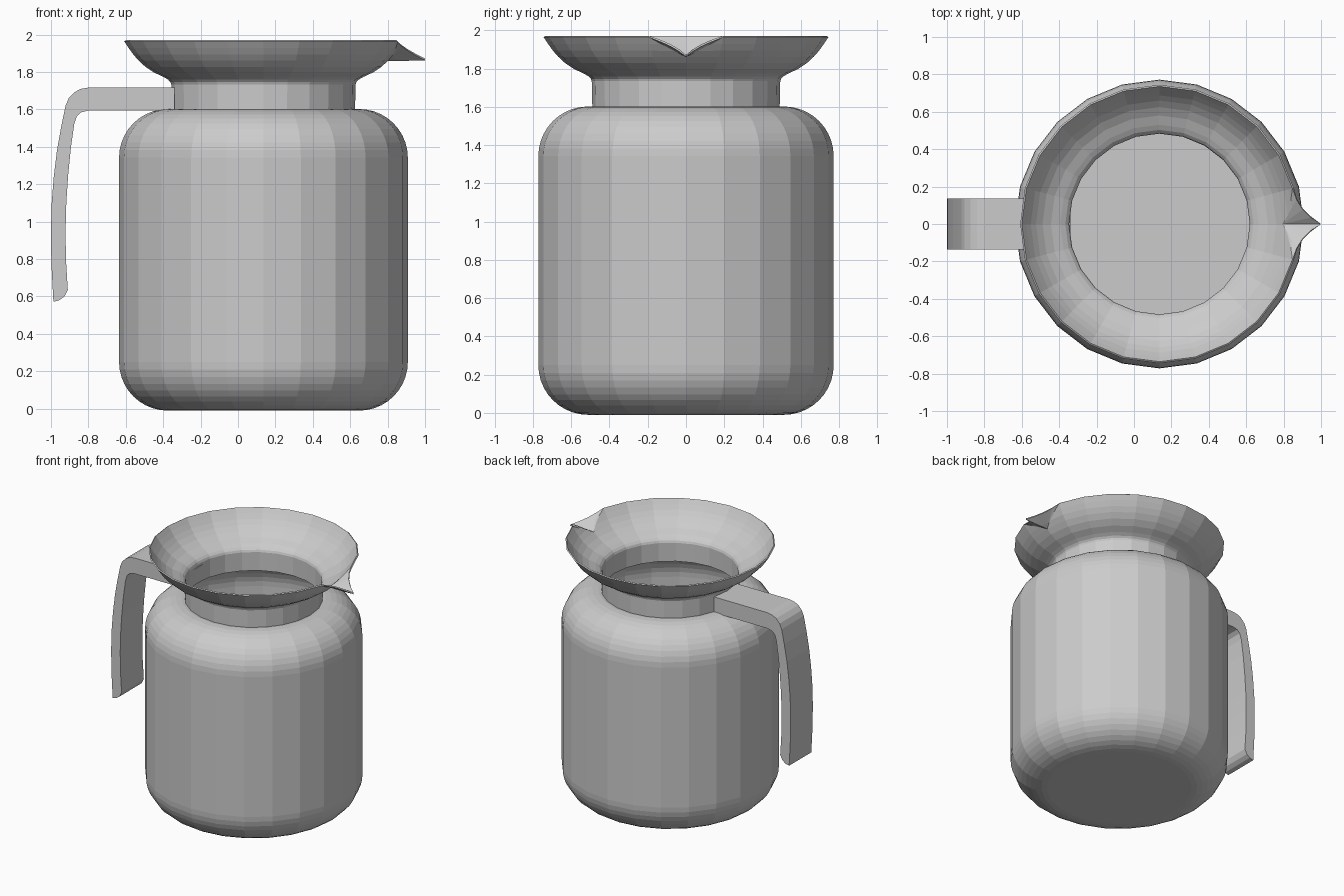
import bpy, bmesh, math
from mathutils import Vector

if "Cube" in bpy.data.objects:
    bpy.data.objects.remove(bpy.data.objects["Cube"])

CX = 0.136                      # axis of the jug
SIDES = 24

grey = bpy.data.materials.new("light grey")
grey.diffuse_color = (0.6, 0.6, 0.6, 1)
grey.use_nodes = True
grey.node_tree.nodes["Principled BSDF"].inputs["Base Color"].default_value = grey.diffuse_color


def make_object(name, bm):
    bmesh.ops.recalc_face_normals(bm, faces=bm.faces)
    mesh = bpy.data.meshes.new(name)
    bm.to_mesh(mesh)
    bm.free()
    mesh.materials.append(grey)
    ob = bpy.data.objects.new(name, mesh)
    bpy.context.collection.objects.link(ob)
    return ob


def corner(cr, cz, r, start, steps=10):
    """Quarter circle of the profile, running upwards."""
    return [(cr + r * math.cos(math.radians(start + 90 * i / steps)),
             cz + r * math.sin(math.radians(start + 90 * i / steps)))
            for i in range(steps + 1)]


# Jug profile: rounded body, straight neck, flared rim
profile = corner(0.512, 0.25, 0.25, -90) + corner(0.512, 1.342, 0.25, 0)
profile += [(0.483, 1.592), (0.483, 1.736), (0.489, 1.752), (0.503, 1.767),
            (0.53, 1.783), (0.58, 1.806), (0.625, 1.836), (0.66, 1.868)]
base_row = len(profile) - 1     # the pouring lip starts here
profile += [(0.688, 1.9), (0.713, 1.935), (0.736, 1.97)]
rows = len(profile)

step = 2 * math.pi / SIDES
start = Vector((CX + 0.66, 0, 1.868))
tip = Vector((1.0, 0, 1.872))


def ring_point(row, angle):
    r, z = profile[row]
    return Vector((CX + r * math.cos(angle), r * math.sin(angle), z))


def lip_point(row, f, side):
    """Lip column: f = 0 on the bowl's cut edge, f = 1 on the middle crease."""
    t = max(0, row - base_row) / (rows - 1 - base_row)
    if t == 0:
        return ring_point(row, 0)
    if f == 0:
        return ring_point(row, side * step * t)
    shoulder = ring_point(rows - 1, side * step)
    pull = Vector((0.88, side * 0.06, 1.93))
    edge = shoulder * (1 - f) ** 2 + pull * 2 * f * (1 - f) + tip * f * f
    return start.lerp(edge, t)


# Columns of the jug: plain ones all round, lip ones in front of the spout
columns = [[ring_point(i, k * step) for i in range(rows)] for k in range(1, SIDES)]
for f, side in [(0, -1), (0.25, -1), (0.5, -1), (0.75, -1), (1, 1),
                (0.75, 1), (0.5, 1), (0.25, 1), (0, 1)]:
    columns.append([lip_point(i, f, side) for i in range(rows)])

bm = bmesh.new()
grid = [[bm.verts.new(p) for p in col] for col in columns]
for k, a in enumerate(grid):
    b = grid[(k + 1) % len(grid)]
    for i in range(rows - 1):
        bm.faces.new((a[i], b[i], b[i + 1], a[i + 1]))
bmesh.ops.remove_doubles(bm, verts=bm.verts, dist=0.0005)
bottom = [e for e in bm.edges if e.is_boundary and all(v.co.z < 0.01 for v in e.verts)]
bmesh.ops.holes_fill(bm, edges=bottom, sides=0)
jug = make_object("jug", bm)
shell = jug.modifiers.new("wall", 'SOLIDIFY')
shell.thickness = 0.01
shell.offset = -1

# Handle: side outline extruded across the width
outline = [(-0.34, 1.717), (-0.80, 1.717), (-0.84, 1.71), (-0.875, 1.692),
           (-0.905, 1.66), (-0.922, 1.62), (-0.945, 1.51), (-0.968, 1.38),
           (-0.985, 1.24), (-0.996, 1.1), (-1.0, 0.95), (-0.998, 0.78),
           (-0.987, 0.572), (-0.955, 0.58), (-0.928, 0.6), (-0.91, 0.636),
           (-0.92, 0.8), (-0.922, 0.95), (-0.918, 1.1), (-0.908, 1.25),
           (-0.893, 1.4), (-0.876, 1.52), (-0.862, 1.563), (-0.838, 1.585),
           (-0.80, 1.594), (-0.34, 1.594)]
bm = bmesh.new()
face = bm.faces.new([bm.verts.new((x, -0.137, z)) for x, z in outline])
out = bmesh.ops.extrude_face_region(bm, geom=[face])
bmesh.ops.translate(bm, vec=(0, 0.274, 0),
                    verts=[v for v in out["geom"] if isinstance(v, bmesh.types.BMVert)])
make_object("handle", bm)
